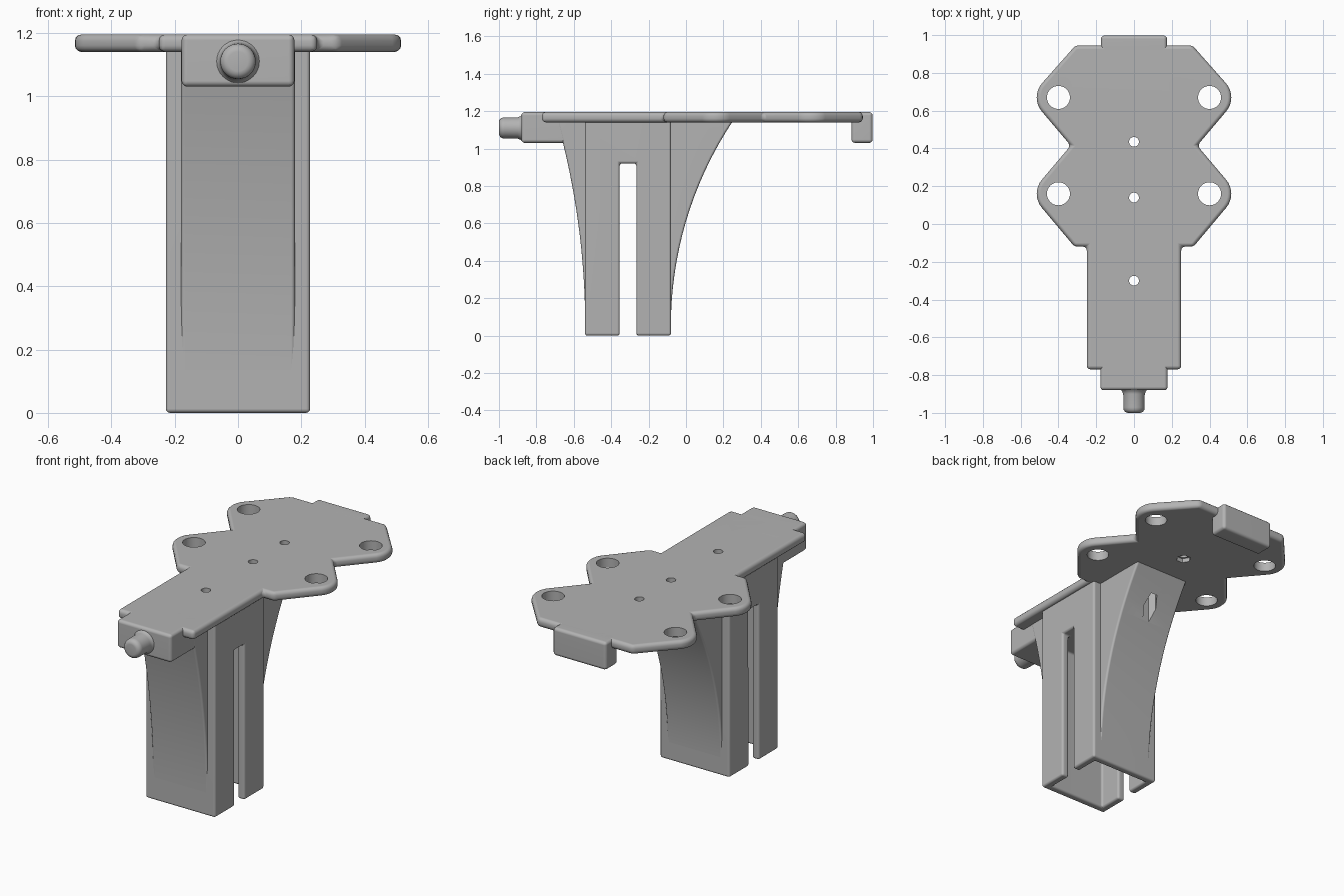
import bpy, bmesh, math
from mathutils import Vector

cube = bpy.data.objects.get("Cube")
if cube:
    bpy.data.objects.remove(cube, do_unlink=True)

grey = bpy.data.materials.new("plain grey")
grey.use_nodes = True
grey.diffuse_color = (0.45, 0.45, 0.45, 1)
grey.node_tree.nodes["Principled BSDF"].inputs["Base Color"].default_value = grey.diffuse_color


def prism(name, points, shift):
    """Extrude a closed outline of 3D points along shift."""
    bm = bmesh.new()
    base = bm.faces.new([bm.verts.new(p) for p in points])
    new = bmesh.ops.extrude_face_region(bm, geom=[base])["geom"]
    bmesh.ops.translate(bm, vec=Vector(shift),
                        verts=[v for v in new if isinstance(v, bmesh.types.BMVert)])
    bmesh.ops.recalc_face_normals(bm, faces=bm.faces)
    mesh = bpy.data.meshes.new(name)
    bm.to_mesh(mesh)
    bm.free()
    mesh.materials.append(grey)
    ob = bpy.data.objects.new(name, mesh)
    bpy.context.collection.objects.link(ob)
    return ob


def box(name, x, y0, y1, z0, z1):
    return prism(name, [(-x, y0, z0), (x, y0, z0), (x, y1, z0), (-x, y1, z0)], (0, 0, z1 - z0))


def post(name, x, y, radius, z0, z1, sides):
    ring = [(x + radius * math.cos(math.tau * i / sides),
             y + radius * math.sin(math.tau * i / sides), z0) for i in range(sides)]
    return prism(name, ring, (0, 0, z1 - z0))


def activate(ob):
    bpy.ops.object.select_all(action="DESELECT")
    ob.select_set(True)
    bpy.context.view_layer.objects.active = ob


def apply(ob, kind, **settings):
    activate(ob)
    mod = ob.modifiers.new(kind, kind)
    for key, value in settings.items():
        setattr(mod, key, value)
    bpy.ops.object.modifier_apply(modifier=mod.name)


def bevel(ob, width):
    apply(ob, "BEVEL", width=width, segments=3, limit_method="ANGLE",
          angle_limit=math.radians(30))


def cut(ob, cutter):
    apply(ob, "BOOLEAN", object=cutter, operation="DIFFERENCE", solver="EXACT")


TOP, UNDER = 1.195, 1.14

# Top plate: narrow tongue with two pairs of rounded lobes
lobes = [0.16, 0.67]
half = [(0.25, -0.77), (0.25, -0.12), (0.315, -0.12)]
for cy in lobes:
    for step in range(9):
        a = math.radians(-40 + 10 * step)
        half.append((0.4 + 0.115 * math.cos(a), cy + 0.115 * math.sin(a)))
    if cy == lobes[0]:
        half.append((0.335, 0.415))
half.append((0.31, 0.945))
outline = half + [(-x, y) for x, y in reversed(half)]
plate = prism("top_plate", [(x, y, UNDER) for x, y in outline], (0, 0, TOP - UNDER))
bevel(plate, 0.02)

# End blocks: front nose and rear lip
nose = box("front_block", 0.178, -0.88, -0.6, 1.03, TOP)
lip = box("rear_lip", 0.175, 0.885, 0.998, 1.03, TOP)
for ob in (nose, lip):
    bevel(ob, 0.018)

# Hollow leg, open below, with a slot through both sides
leg = box("hollow_leg", 0.228, -0.54, -0.08, 0, 1.16)
tools = [box("cavity_cutter", 0.182, -0.495, -0.125, -0.1, 0.92),
         box("slot_cutter", 0.4, -0.355, -0.265, -0.1, 0.92)]
for tool in tools:
    cut(leg, tool)
bevel(leg, 0.013)


# Curved braces that flare from the leg up to the plate
def brace(name, face_y, side, radius):
    pts = []
    for i in range(17):
        h = 1.11 * i / 16
        pts.append((-0.18, face_y + side * (radius - math.sqrt(radius ** 2 - h * h)), 0.05 + h))
    inner = face_y - side * 0.03
    pts += [(-0.18, inner, 1.16), (-0.18, inner, 0.05)]
    ob = prism(name, pts, (0.36, 0, 0))
    bevel(ob, 0.012)
    return ob


front_brace = brace("front_brace", -0.539, -1, 4.1)
rear_brace = brace("rear_brace", -0.081, 1, 1.98)

# Screw holes with hexagonal nut pockets, and the four lobe holes
for y in (-0.3, 0.14, 0.435):
    tools.append(post("screw_cutter", 0, y, 0.026, 0.85, 1.3, 24))
    tools.append(post("nut_cutter", 0, y, 0.042, 0.5, 1.165, 6))
    for tool in tools[-2:]:
        cut(plate, tool)
        if y < 0:
            cut(leg, tool)
        elif y < 0.2:
            cut(rear_brace, tool)
for cy in lobes:
    for x in (-0.4, 0.4):
        tools.append(post("lobe_hole_cutter", x, cy, 0.061, 1, 1.3, 40))
        cut(plate, tools[-1])
for tool in tools:
    bpy.data.objects.remove(tool, do_unlink=True)

# Front knob: turned profile with a flared foot and rounded tip
profile = [(0.072, -0.875), (0.063, -0.885), (0.057, -0.9), (0.056, -0.97)]
profile += [(0.031 + 0.025 * math.cos(math.radians(a)),
             -0.975 - 0.025 * math.sin(math.radians(a))) for a in (0, 22, 45, 68, 90)]
bm = bmesh.new()
verts = [bm.verts.new((r, y, 1.11)) for r, y in profile + [(0, -1)]]
edges = [bm.edges.new(pair) for pair in zip(verts, verts[1:])]
bmesh.ops.spin(bm, geom=verts + edges, cent=(0, 0, 1.11), axis=(0, 1, 0),
               angle=math.tau, steps=32)
bmesh.ops.remove_doubles(bm, verts=bm.verts, dist=0.0001)
bmesh.ops.recalc_face_normals(bm, faces=bm.faces)
mesh = bpy.data.meshes.new("front_knob")
bm.to_mesh(mesh)
bm.free()
mesh.materials.append(grey)
knob = bpy.data.objects.new("front_knob", mesh)
bpy.context.collection.objects.link(knob)

# Smooth the rounded edges while keeping broad faces flat
for ob in (plate, nose, lip, leg, front_brace, rear_brace, knob):
    activate(ob)
    bpy.ops.object.shade_smooth_by_angle(angle=math.radians(40))
    apply(ob, "WEIGHTED_NORMAL", keep_sharp=True)
